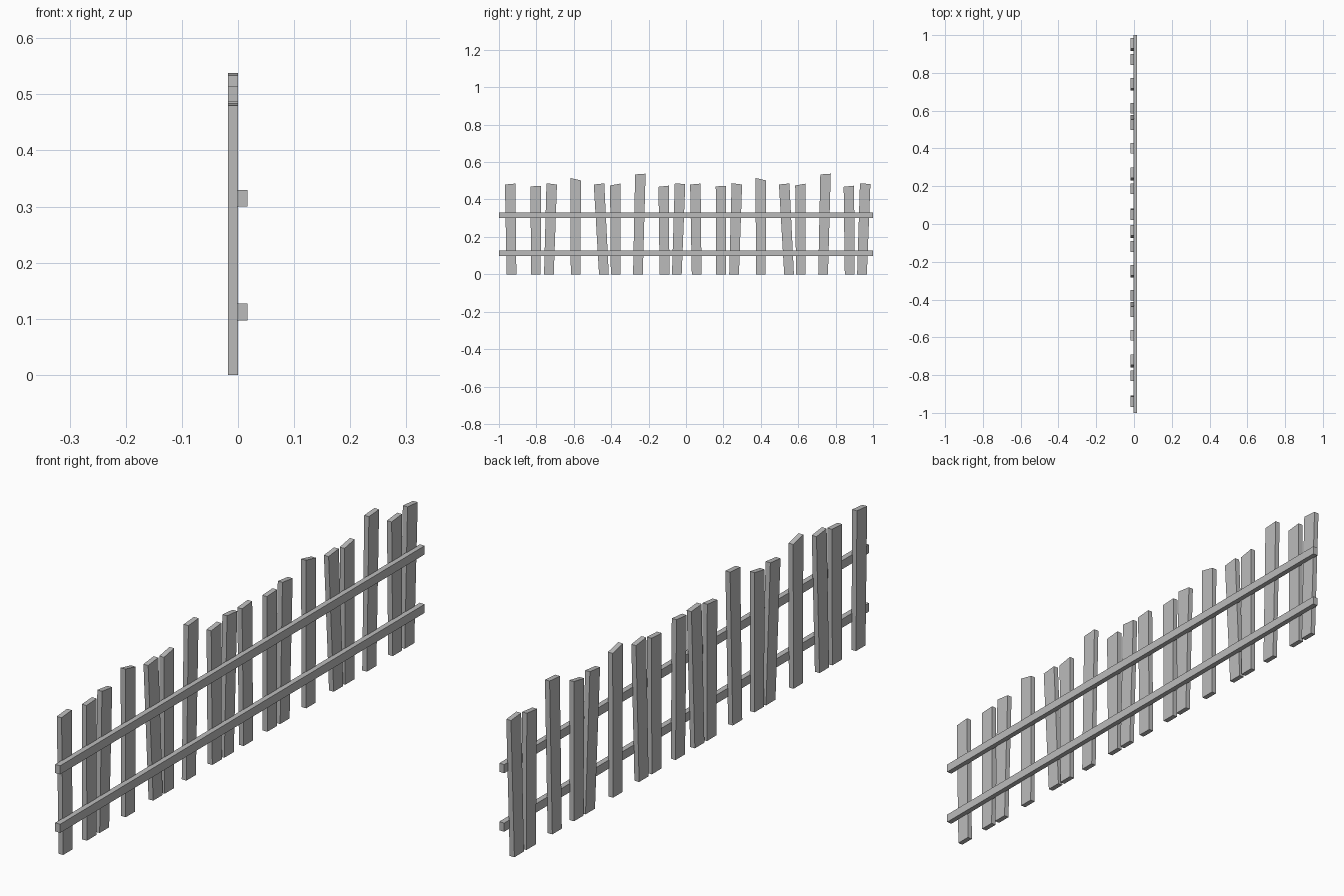
import bpy
import bmesh

cube = bpy.data.objects.get("Cube")
if cube:
    bpy.data.objects.remove(cube, do_unlink=True)

# Single flat grey for the whole fence
GREY = (0.5, 0.5, 0.5, 1)
grey = bpy.data.materials.new("plain grey")
grey.use_nodes = True
grey.diffuse_color = GREY
grey.node_tree.nodes["Principled BSDF"].inputs["Base Color"].default_value = GREY


def board(name, outline, x0, x1):
    """Extrude a (y, z) outline from x0 to x1."""
    bm = bmesh.new()
    face = bm.faces.new([bm.verts.new((x0, y, z)) for y, z in outline])
    out = bmesh.ops.extrude_face_region(bm, geom=[face])
    moved = [v for v in out["geom"] if isinstance(v, bmesh.types.BMVert)]
    bmesh.ops.translate(bm, verts=moved, vec=(x1 - x0, 0, 0))
    bmesh.ops.recalc_face_normals(bm, faces=bm.faces)
    mesh = bpy.data.meshes.new(name)
    bm.to_mesh(mesh)
    bm.free()
    mesh.materials.append(grey)
    obj = bpy.data.objects.new(name, mesh)
    bpy.context.collection.objects.link(obj)


# Pickets: bottom centre y, top centre y, height at left and right corner
PICKETS = [
    (-0.933, -0.94, 0.48, 0.485),
    (-0.803, -0.803, 0.47, 0.473),
    (-0.733, -0.718, 0.487, 0.48),
    (-0.59, -0.59, 0.515, 0.502),
    (-0.439, -0.465, 0.48, 0.486),
    (-0.376, -0.378, 0.475, 0.485),
    (-0.257, -0.244, 0.534, 0.538),
    (-0.115, -0.119, 0.468, 0.474),
    (-0.049, -0.032, 0.487, 0.482),
]
HALF_BOTTOM, HALF_TOP = 0.026, 0.028
PANEL_STEP = 0.99

# Two identical panels set end to end
for panel, side in enumerate(("front", "back")):
    shift = panel * PANEL_STEP
    for i, (low, high, left, right) in enumerate(PICKETS, 1):
        low, high = low + shift, high + shift
        board(f"{side}_picket_{i}",
              [(low - HALF_BOTTOM, 0), (low + HALF_BOTTOM, 0),
               (high + HALF_TOP, right), (high - HALF_TOP, left)],
              -0.018, 0)

    # Horizontal rails on the +x face
    for level, z in (("lower", 0.097), ("upper", 0.3)):
        y = panel - 1
        board(f"{side}_{level}_rail",
              [(y, z), (y + 1, z), (y + 1, z + 0.03), (y, z + 0.03)],
              -0.002, 0.017)
